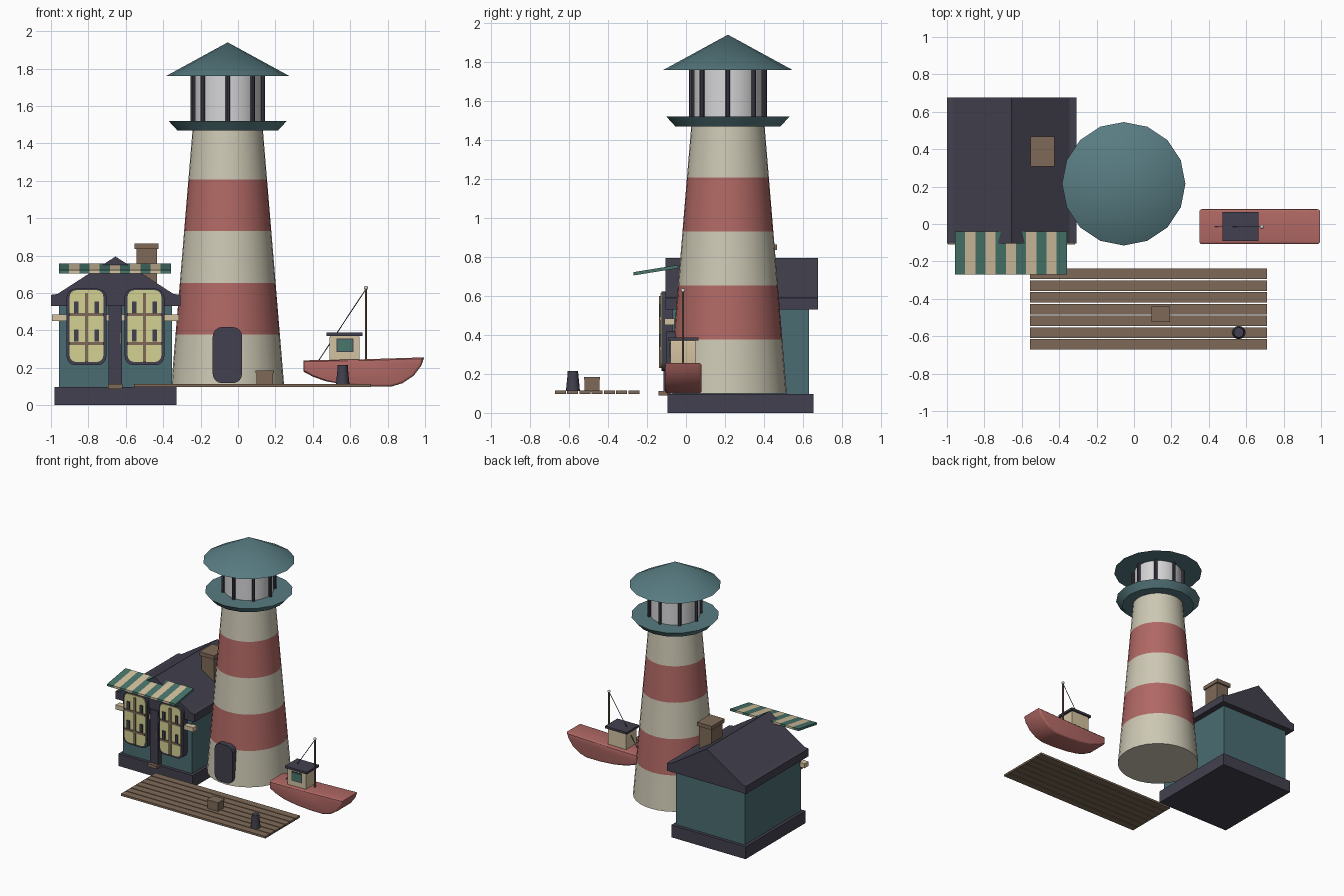
import bpy, bmesh, math
from mathutils import Vector

cube = bpy.data.objects.get("Cube")
if cube:
    bpy.data.objects.remove(cube, do_unlink=True)


def material(name, rgb):
    m = bpy.data.materials.new(name)
    m.use_nodes = True
    linear = [(c / 255 / 12.92 if c < 10 else ((c / 255 + 0.055) / 1.055) ** 2.4) for c in rgb]
    m.diffuse_color = (*linear, 1)
    m.node_tree.nodes["Principled BSDF"].inputs["Base Color"].default_value = (*linear, 1)
    return m


CREAM = material("tower cream", (205, 200, 180))
RED = material("faded red", (176, 104, 100))
DARK = material("dark slate", (66, 64, 78))
TEAL = material("roof teal", (88, 124, 130))
WALL = material("wall teal", (74, 108, 114))
BROWN = material("wood brown", (126, 106, 88))
GREEN = material("awning green", (72, 118, 108))
SAND = material("sand", (212, 194, 160))
YELLOW = material("lit pane yellow", (212, 210, 146))
GLASS = material("lantern white", (214, 214, 216))


def finish(name, bm, mats, smooth=False):
    bmesh.ops.recalc_face_normals(bm, faces=bm.faces)
    mesh = bpy.data.meshes.new(name)
    bm.to_mesh(mesh)
    bm.free()
    ob = bpy.data.objects.new(name, mesh)
    bpy.context.collection.objects.link(ob)
    for m in mats:
        mesh.materials.append(m)
    if smooth:
        bpy.ops.object.select_all(action='DESELECT')
        ob.select_set(True)
        bpy.context.view_layer.objects.active = ob
        bpy.ops.object.shade_smooth_by_angle(angle=math.radians(30))
    return ob


def extrude(name, profile, lo, hi, mat, axis='y', corner=0, bevel=0):
    """Extrude a profile along x (y,z points) or y (x,z points)."""
    bm = bmesh.new()
    place = (lambda a, b, d: (d, a, b)) if axis == 'x' else (lambda a, b, d: (a, d, b))
    face = bm.faces.new([bm.verts.new(place(a, b, lo)) for a, b in profile])
    moved = bmesh.ops.extrude_face_region(bm, geom=[face])["geom"]
    verts = [g for g in moved if isinstance(g, bmesh.types.BMVert)]
    bmesh.ops.translate(bm, verts=verts, vec=place(0, 0, hi - lo))
    bmesh.ops.recalc_face_normals(bm, faces=bm.faces)
    k = 0 if axis == 'x' else 1
    if corner:
        long = [e for e in bm.edges if abs(e.verts[0].co[k] - e.verts[1].co[k]) > 1e-5]
        bmesh.ops.bevel(bm, geom=long, offset=corner, segments=4, profile=0.5, affect='EDGES')
    if bevel:
        rim = [e for e in bm.edges if abs(e.verts[0].co[k] - e.verts[1].co[k]) < 1e-5]
        bmesh.ops.bevel(bm, geom=rim, offset=bevel, segments=3, profile=0.5, affect='EDGES')
    return finish(name, bm, [mat], bool(corner or bevel))


def box(name, x, y, z, mat, corner=0, bevel=0):
    profile = [(x[0], z[0]), (x[1], z[0]), (x[1], z[1]), (x[0], z[1])]
    return extrude(name, profile, y[0], y[1], mat, 'y', corner, bevel)


def lathe(name, rings, centre, sides, mats, rule=None):
    """Turn (radius, height) rings around a vertical axis and cap the ends."""
    bm = bmesh.new()
    loops = []
    for r, z in rings:
        loops.append([bm.verts.new((centre[0] + r * math.cos(2 * math.pi * i / sides),
                                    centre[1] + r * math.sin(2 * math.pi * i / sides), z))
                      for i in range(sides)])
    for j in range(len(loops) - 1):
        for i in range(sides):
            n = (i + 1) % sides
            f = bm.faces.new((loops[j][i], loops[j][n], loops[j + 1][n], loops[j + 1][i]))
            f.material_index = rule(j) if rule else 0
    for loop, (r, z) in ((loops[0], rings[0]), (loops[-1], rings[-1])):
        if r > 0:
            bm.faces.new(loop)
    bmesh.ops.remove_doubles(bm, verts=bm.verts, dist=1e-5)
    return finish(name, bm, mats, True)


def rod(name, a, b, radius, mat, sides=8):
    a, b = Vector(a), Vector(b)
    bm = bmesh.new()
    bmesh.ops.create_cone(bm, cap_ends=True, segments=sides, radius1=radius,
                          radius2=radius, depth=(b - a).length)
    ob = finish(name, bm, [mat])
    ob.location = (a + b) / 2
    ob.rotation_euler = (b - a).to_track_quat('Z', 'Y').to_euler()
    return ob


# Lighthouse tower with alternating bands
TC = (-0.055, 0.215)
bands = [(0.302 - 0.115 * i / 5, 0.1 + 0.277 * i) for i in range(6)]
lathe("tower", bands, TC, 32, [CREAM, RED], lambda j: j % 2)
lathe("gallery", [(0.27, 1.47), (0.316, 1.52)], TC, 16, [TEAL])
lathe("lantern_glass", [(0.177, 1.51), (0.177, 1.765)], TC, 32, [GLASS])
lathe("lantern_roof", [(0.33, 1.76), (0, 1.94)], TC, 16, [TEAL])
for i in range(8):
    a = math.pi * i / 4
    px, py = TC[0] + 0.188 * math.cos(a), TC[1] + 0.188 * math.sin(a)
    rod("lantern_post", (px, py, 1.515), (px, py, 1.765), 0.012, DARK)
box("tower_door", (-0.135, 0.022), (-0.1, -0.03), (0.118, 0.418), DARK, corner=0.05)

# House body and roof
box("foundation", (-0.98, -0.33), (-0.095, 0.655), (0, 0.097), DARK)
box("house_walls", (-0.957, -0.353), (-0.07, 0.63), (0.09, 0.56), WALL)
gable = [(-1, 0.53), (-0.307, 0.53), (-0.307, 0.59), (-0.345, 0.595),
         (-0.655, 0.795), (-0.965, 0.595), (-1, 0.59)]
extrude("house_roof", gable, -0.105, 0.677, DARK)
box("chimney", (-0.542, -0.434), (0.32, 0.455), (0.6, 0.84), BROWN)
box("chimney_cap", (-0.553, -0.425), (0.307, 0.468), (0.835, 0.865), BROWN)

# House front: door, step, windows and sills
box("house_door", (-0.692, -0.62), (-0.115, -0.06), (0.1, 0.535), DARK)
box("door_handle", (-0.632, -0.625), (-0.122, -0.11), (0.33, 0.385), BROWN)
box("door_step", (-0.695, -0.617), (-0.14, -0.08), (0.088, 0.113), BROWN)
for cx in (-0.81, -0.5):
    box("window_frame", (cx - 0.106, cx + 0.106), (-0.125, -0.06), (0.215, 0.623), DARK, corner=0.045)
    box("window_pane", (cx - 0.09, cx + 0.09), (-0.131, -0.12), (0.231, 0.615), YELLOW, corner=0.035)
    box("window_mullion", (cx - 0.009, cx + 0.009), (-0.139, -0.125), (0.231, 0.6), BROWN)
    for z in (0.33, 0.485):
        box("window_crossbar", (cx - 0.09, cx + 0.09), (-0.138, -0.125), (z - 0.008, z + 0.008), BROWN)
    for side in (-1, 1):
        bx = cx + side * 0.056
        for z in (0.34, 0.49):
            box("window_latch", (bx - 0.012, bx + 0.012), (-0.139, -0.125), (z, z + 0.065), DARK)
    box("window_sill", (cx - 0.185, cx + 0.185), (-0.11, -0.06), (0.45, 0.485), SAND)

# Striped awning
slope = [(-0.27, 0.705), (-0.04, 0.742), (-0.04, 0.759), (-0.27, 0.722)]
step = 0.598 / 11
for i in range(11):
    x = -0.957 + i * step
    extrude("awning_stripe", slope, x, x + step, SAND if i % 2 else GREEN, 'x')

# Dock with crate and bollard
for i in range(7):
    y = -0.672 + i * 0.0628
    box("dock_plank", (-0.555, 0.71), (y, y + 0.056), (0.098, 0.114), BROWN)
box("crate", (0.098, 0.188), (-0.52, -0.445), (0.11, 0.175), BROWN)
box("crate_lid", (0.094, 0.192), (-0.524, -0.441), (0.172, 0.185), BROWN)
lathe("bollard", [(0.036, 0.112), (0.027, 0.205), (0.027, 0.215)], (0.56, -0.58), 12, [DARK])

# Boat hull, cabin and rigging
hull = [(0.35, 0.24), (0.35, 0.18), (0.4, 0.153), (0.47, 0.128), (0.58, 0.109), (0.7, 0.1),
        (0.82, 0.1), (0.88, 0.118), (0.94, 0.158), (0.98, 0.212), (0.995, 0.256), (0.65, 0.245)]
extrude("boat_hull", hull, -0.108, 0.08, RED, bevel=0.014)
box("boat_cabin", (0.49, 0.65), (-0.08, 0.05), (0.23, 0.375), SAND, corner=0.012)
box("cabin_roof", (0.474, 0.665), (-0.092, 0.064), (0.371, 0.388), DARK)
box("cabin_window_frame", (0.526, 0.618), (-0.084, -0.075), (0.284, 0.358), DARK)
box("cabin_window", (0.532, 0.612), (-0.087, -0.08), (0.29, 0.352), GREEN)
MY = -0.015
rod("mast", (0.684, MY, 0.24), (0.684, MY, 0.625), 0.006, BROWN)
rod("rigging_line", (0.68, MY, 0.615), (0.432, MY, 0.24), 0.0025, DARK, 6)
bm = bmesh.new()
bmesh.ops.create_uvsphere(bm, u_segments=12, v_segments=8, radius=0.011)
finish("mast_light", bm, [GLASS], True).location = (0.684, MY, 0.628)
